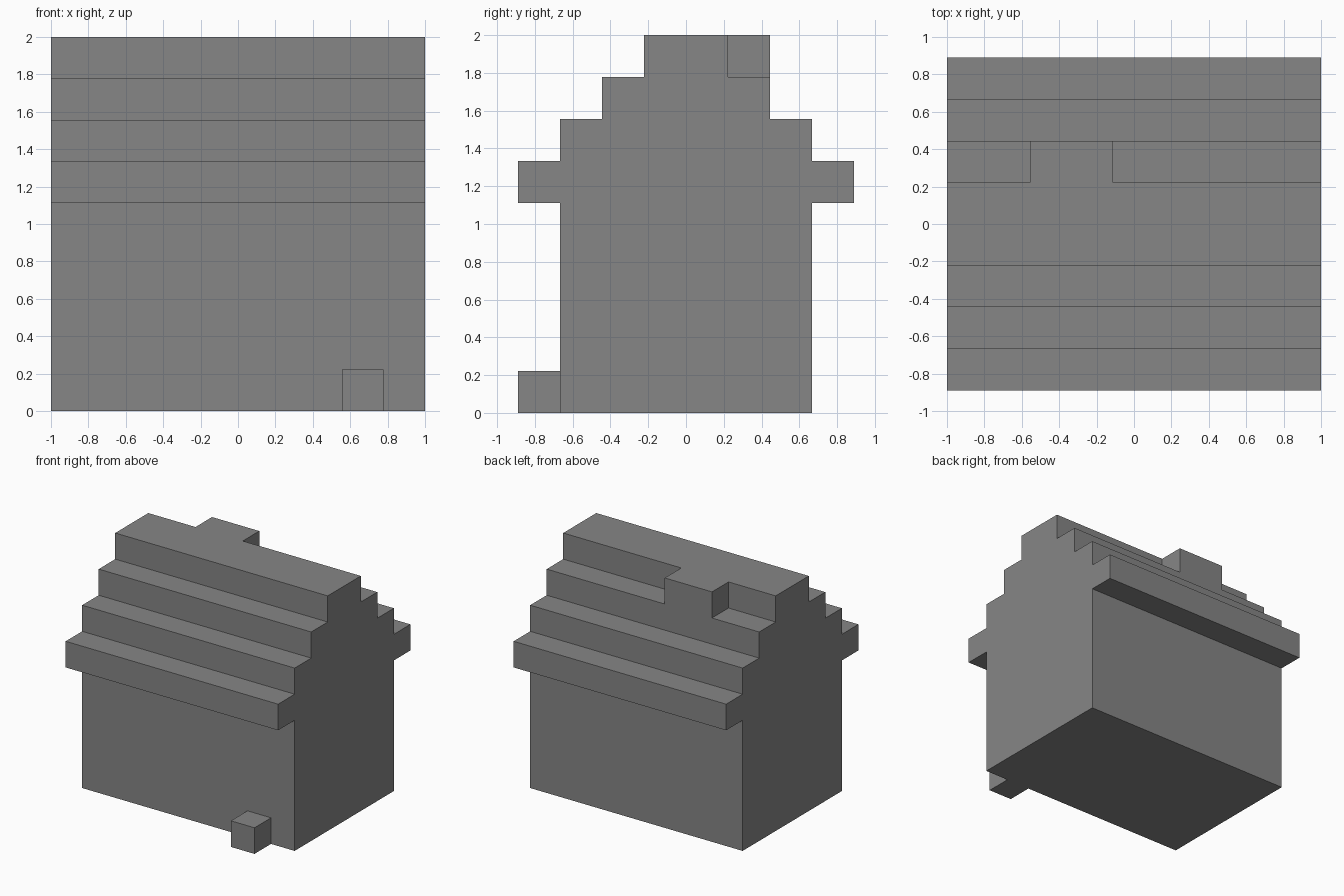
import bpy
import bmesh
from mathutils import Vector

U = 2 / 9  # block size: the house is nine blocks long

if "Cube" in bpy.data.objects:
    bpy.data.objects.remove(bpy.data.objects["Cube"], do_unlink=True)

grey = bpy.data.materials.new("stone grey")
grey.use_nodes = True
colour = (0.24, 0.24, 0.24, 1)
grey.diffuse_color = colour
grey.node_tree.nodes["Principled BSDF"].inputs["Base Color"].default_value = colour


def extrude_profile(name, half_profile, x0, x1):
    """Mirror a half profile of (y, z) blocks and extrude it along x."""
    outline = half_profile + [(-y, z) for y, z in reversed(half_profile)]
    return extrude_outline(name, outline, x0, x1)


def extrude_outline(name, outline, x0, x1):
    bm = bmesh.new()
    face = bm.faces.new([bm.verts.new((x0 * U, y * U, z * U)) for y, z in outline])
    result = bmesh.ops.extrude_face_region(bm, geom=[face], use_keep_orig=True)
    moved = [g for g in result["geom"] if isinstance(g, bmesh.types.BMVert)]
    bmesh.ops.translate(bm, verts=moved, vec=Vector(((x1 - x0) * U, 0, 0)))
    bmesh.ops.recalc_face_normals(bm, faces=bm.faces[:])
    mesh = bpy.data.meshes.new(name)
    bm.to_mesh(mesh)
    bm.free()
    mesh.materials.append(grey)
    obj = bpy.data.objects.new(name, mesh)
    bpy.context.collection.objects.link(obj)
    return obj


def block(name, x0, x1, y0, y1, z0, z1):
    return extrude_outline(name, [(y0, z0), (y1, z0), (y1, z1), (y0, z1)], x0, x1)


# Walls, overhanging eaves and stepped roof share one gable outline
gable = [(3, 0), (3, 5)]
for tier in range(4):
    half_depth = 4 - tier
    gable += [(half_depth, 5 + tier), (half_depth, 6 + tier)]
gable = [p for i, p in enumerate(gable) if i == 0 or p != gable[i - 1]]
extrude_profile("house_shell", gable, -4.5, 4.5)

# Chimney block behind the ridge
block("chimney", -2.5, -0.5, 1, 2, 8, 9)

# Small step at the foot of the front wall
block("front_step", 2.5, 3.5, -4, -3, 0, 1)
